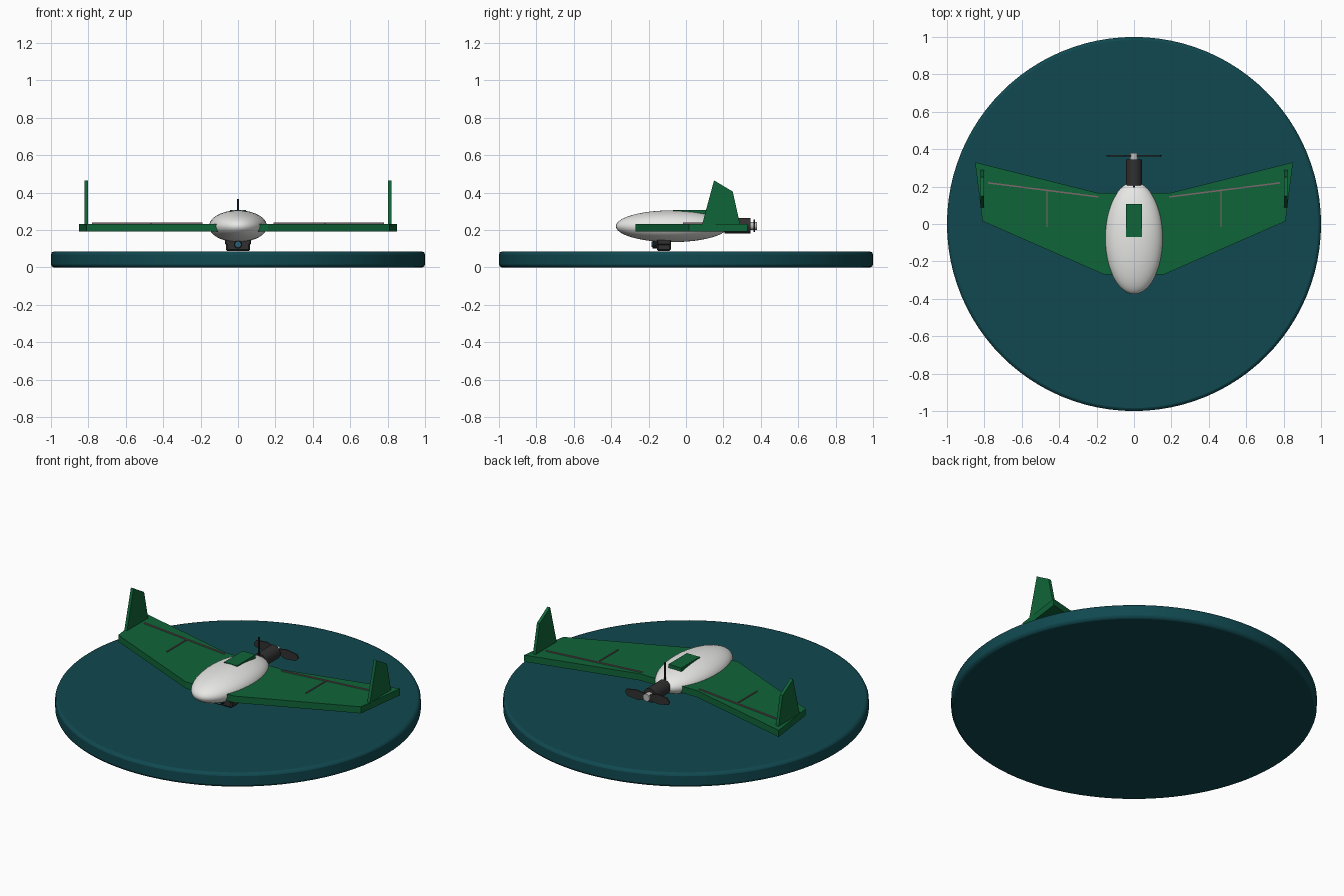
import bpy, bmesh
from math import pi, radians
from mathutils import Matrix, Vector

if "Cube" in bpy.data.objects:
    bpy.data.objects.remove(bpy.data.objects["Cube"])


def material(name, rgb):
    m = bpy.data.materials.new(name)
    m.use_nodes = True
    m.diffuse_color = (*rgb, 1)
    m.node_tree.nodes["Principled BSDF"].inputs["Base Color"].default_value = (*rgb, 1)
    return m


TEAL = material("deep teal", (0.005, 0.066, 0.08))
GREEN = material("wing green", (0.005, 0.13, 0.04))
WHITE = material("body white", (0.8, 0.8, 0.78))
DARK = material("dark grey", (0.03, 0.03, 0.03))
BLACK = material("black", (0.008, 0.008, 0.008))
SILVER = material("silver", (0.5, 0.5, 0.5))
SEAM = material("seam grey", (0.2, 0.14, 0.15))
LENS = material("lens blue", (0.02, 0.12, 0.18))


def finish(name, bm, mat, smooth=False, bevel=0, segments=1):
    bmesh.ops.recalc_face_normals(bm, faces=bm.faces)
    me = bpy.data.meshes.new(name)
    bm.to_mesh(me)
    bm.free()
    ob = bpy.data.objects.new(name, me)
    bpy.context.collection.objects.link(ob)
    me.materials.append(mat)
    if bevel:
        mod = ob.modifiers.new("edge", "BEVEL")
        mod.width, mod.segments = bevel, segments
    if smooth:
        bpy.ops.object.select_all(action="DESELECT")
        ob.select_set(True)
        bpy.context.view_layer.objects.active = ob
        bpy.ops.object.shade_smooth_by_angle(angle=radians(35))
    return ob


def box(name, mat, centre, size, turn=0, bevel=0):
    bm = bmesh.new()
    place = Matrix.Translation(centre) @ Matrix.Rotation(turn, 4, "Z") @ Matrix.Diagonal((*size, 1))
    bmesh.ops.create_cube(bm, size=1, matrix=place)
    return finish(name, bm, mat, bevel=bevel)


def cylinder(name, mat, centre, radius, depth, axis="Z", sides=32, top=None, bevel=0, segments=1):
    bm = bmesh.new()
    spin = Matrix.Rotation(-pi / 2, 4, "X") if axis == "Y" else Matrix()
    bmesh.ops.create_cone(bm, cap_ends=True, segments=sides, radius1=radius,
                          radius2=radius if top is None else top, depth=depth,
                          matrix=Matrix.Translation(centre) @ spin)
    return finish(name, bm, mat, True, bevel, segments)


def prism(name, mat, outline, offset):
    # Closed outline pushed along the offset into a solid
    bm = bmesh.new()
    face = bm.faces.new([bm.verts.new(p) for p in outline])
    made = bmesh.ops.extrude_face_region(bm, geom=[face])["geom"]
    bmesh.ops.translate(bm, vec=offset, verts=[v for v in made if isinstance(v, bmesh.types.BMVert)])
    return finish(name, bm, mat)


def strip(name, start, end, width=0.008):
    a, b = Vector(start), Vector(end)
    d = b - a
    mid = (a + b) / 2
    box(name, SEAM, (mid.x, mid.y, 0.236), (d.length, width, 0.006), Vector((1, 0)).angle_signed(d) * -1)


# Display base
cylinder("display_base", TEAL, (0, 0, 0.0425), 1, 0.085, sides=96, bevel=0.016, segments=2)

# Body
bm = bmesh.new()
bmesh.ops.create_uvsphere(bm, u_segments=48, v_segments=24, radius=1,
                          matrix=Matrix.Translation((0, -0.075, 0.22)) @ Matrix.Diagonal((0.155, 0.3, 0.085, 1)))
finish("body", bm, WHITE, True)
box("hatch", GREEN, (0, 0.018, 0.297), (0.086, 0.176, 0.022))
cylinder("antenna", BLACK, (0, 0.2, 0.305), 0.006, 0.12, sides=12)

# Wing, one swept plank
half = [(0.16, -0.27), (0.81, 0.015), (0.85, 0.33), (0.19, 0.165)]
wing_plan = half + [(-x, y) for x, y in reversed(half)]
prism("wing", GREEN, [(x, y, 0.193) for x, y in wing_plan], (0, 0, 0.04))

# Fins and wing seams on both sides
fin_profile = [(0.085, 0.225), (0.15, 0.465), (0.25, 0.405), (0.29, 0.225)]
for side, label in ((1, "left"), (-1, "right")):
    prism("fin_" + label, GREEN, [(side * 0.802, y, z) for y, z in fin_profile], (side * 0.018, 0, 0))
    strip("elevon_seam_" + label, (side * 0.19, 0.145), (side * 0.78, 0.22))
    strip("panel_seam_" + label, (side * 0.465, -0.015), (side * 0.465, 0.18), 0.006)

# Motor and propeller
cylinder("motor", DARK, (0, 0.275, 0.222), 0.042, 0.14, "Y")
cylinder("propeller_hub", SILVER, (0, 0.36, 0.222), 0.022, 0.04, "Y", sides=24)
blade = [(0.01, -0.014), (0.06, -0.034), (0.13, -0.028), (0.148, -0.008),
         (0.14, 0.012), (0.07, 0.024), (0.01, 0.014)]
for turn, label in ((1, "left"), (-1, "right")):
    prism("propeller_blade_" + label, DARK,
          [(turn * x, 0.362, 0.222 + turn * z) for x, z in blade], (0, 0.008, 0))

# Camera under the nose
box("camera_mount", DARK, (0, -0.118, 0.14), (0.14, 0.076, 0.04), bevel=0.006)
box("camera_body", DARK, (0, -0.118, 0.113), (0.13, 0.074, 0.052), bevel=0.008)
cylinder("lens_barrel", BLACK, (0, -0.165, 0.123), 0.022, 0.03, "Y", sides=24)
cylinder("lens_glass", LENS, (0, -0.181, 0.123), 0.015, 0.006, "Y", sides=24)
